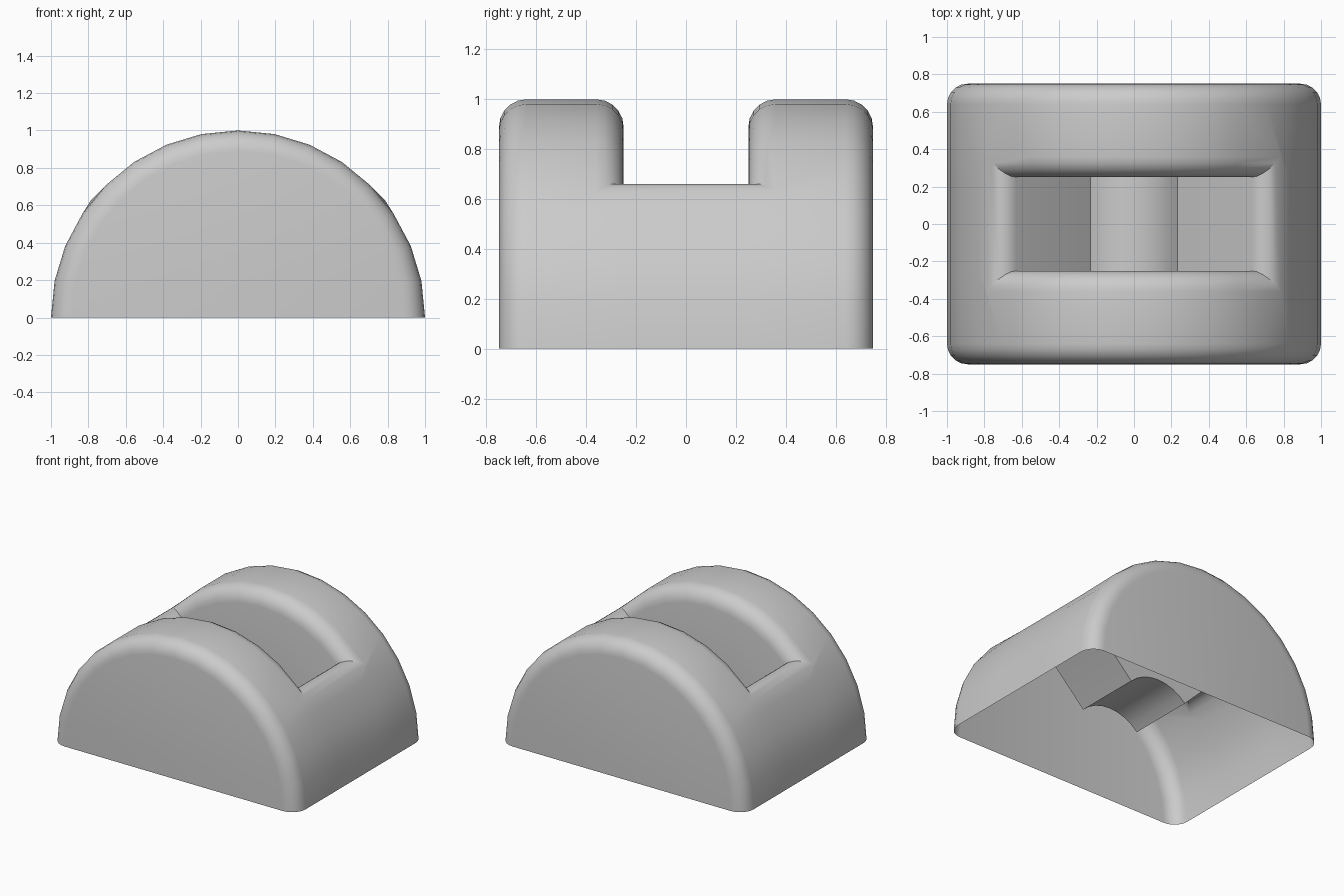
import bpy, bmesh
from math import cos, sin, pi

if "Cube" in bpy.data.objects:
    bpy.data.objects.remove(bpy.data.objects["Cube"])

R_OUT, R_IN, HALF, SLOT, N = 1.0, 0.33, 0.75, 0.25, 16
A, B = N // 4, 3 * N // 4          # slot spans 45 to 135 degrees
bm = bmesh.new()


def arc(r, y, first, last):
    return {i: bm.verts.new((r * cos(pi * i / N), y, r * sin(pi * i / N)))
            for i in range(first, last + 1)}


outer = [arc(R_OUT, y, 0, N) for y in (-HALF, -SLOT, SLOT, HALF)]
inner = [arc(R_IN, y, A, B) for y in (-SLOT, SLOT)]

# curved skin, open where the slot is, open underneath
for k in range(3):
    for i in range(N):
        if k == 1 and A <= i < B:
            continue
        a, b = outer[k], outer[k + 1]
        bm.faces.new((a[i], b[i], b[i + 1], a[i + 1]))

# flat half-round ends
for ring in (outer[0], outer[3]):
    bm.faces.new([ring[i] for i in range(N + 1)])

# slot: arched floor, side walls, radial end walls
for i in range(A, B):
    bm.faces.new((inner[0][i], inner[1][i], inner[1][i + 1], inner[0][i + 1]))
    for o, n in ((outer[1], inner[0]), (outer[2], inner[1])):
        bm.faces.new((o[i], o[i + 1], n[i + 1], n[i]))
for i in (A, B):
    bm.faces.new((outer[1][i], outer[2][i], inner[1][i], inner[0][i]))
bmesh.ops.recalc_face_normals(bm, faces=bm.faces[:])

# rounded end rims and slot mouth
pairs = [(outer[k][i], outer[k][i + 1]) for k in (0, 3) for i in range(N)]
pairs += [(outer[k][i], outer[k][i + 1]) for k in (1, 2) for i in range(A, B)]
pairs += [(outer[1][i], outer[2][i]) for i in (A, B)]
edges = [bm.edges.get(p) for p in pairs]
bmesh.ops.bevel(bm, geom=edges, offset=0.11, offset_type='OFFSET', segments=5,
                profile=0.5, affect='EDGES', clamp_overlap=False)
bmesh.ops.recalc_face_normals(bm, faces=bm.faces[:])

mesh = bpy.data.meshes.new("slotted_half_round")
bm.to_mesh(mesh)
bm.free()
obj = bpy.data.objects.new("slotted_half_round", mesh)
bpy.context.collection.objects.link(obj)
bpy.context.view_layer.objects.active = obj
obj.select_set(True)
bpy.ops.object.shade_smooth_by_angle(angle=pi / 6)
